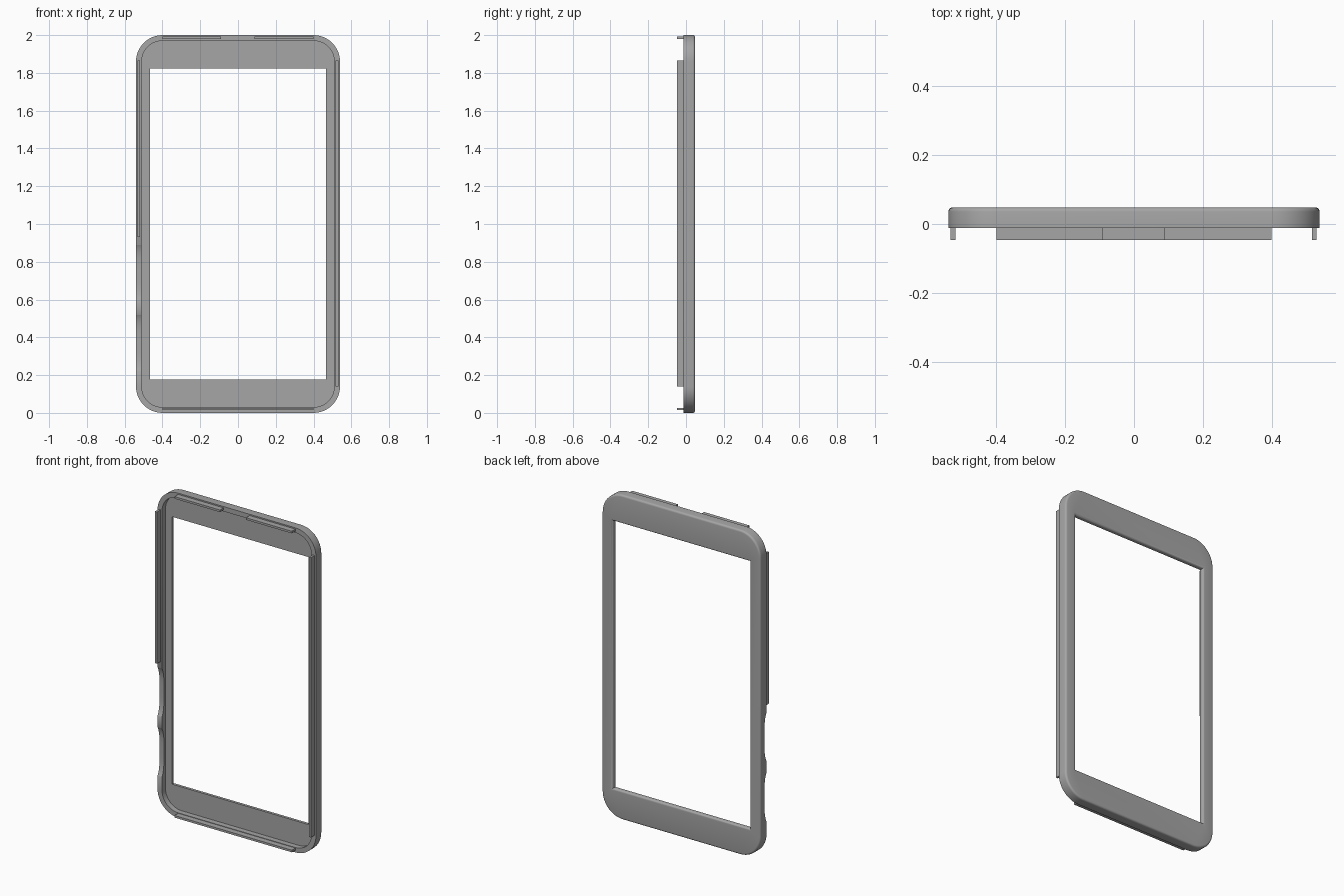
import bpy, bmesh, math

cube = bpy.data.objects.get("Cube")
if cube:
    bpy.data.objects.remove(cube, do_unlink=True)

GREY = (0.38, 0.38, 0.38, 1)
mat = bpy.data.materials.new("plain grey")
mat.use_nodes = True
mat.diffuse_color = GREY
mat.node_tree.nodes["Principled BSDF"].inputs["Base Color"].default_value = GREY

FRONT, FLOOR, BACK = -0.012, 0.022, 0.048   # depths of rim, recess floor and back
HALF_W, HALF_H = 0.54, 1.0
STEPS = 12


def make_object(name, bm):
    bmesh.ops.recalc_face_normals(bm, faces=bm.faces)
    mesh = bpy.data.meshes.new(name)
    bm.to_mesh(mesh)
    bm.free()
    mesh.materials.append(mat)
    obj = bpy.data.objects.new(name, mesh)
    bpy.context.collection.objects.link(obj)
    return obj


def rounded_loop(bm, half_w, half_h, radius, y):
    """Ring of vertices around a rounded rectangle at depth y."""
    ring = []
    for corner, (sx, sz) in enumerate([(1, 1), (-1, 1), (-1, -1), (1, -1)]):
        for i in range(STEPS + 1):
            a = math.pi / 2 * (corner + i / STEPS)
            x = sx * (half_w - radius) + radius * math.cos(a)
            z = sz * (half_h - radius) + radius * math.sin(a)
            ring.append(bm.verts.new((x, y, 1 + z)))
    return ring


def outer(inset, y):
    return HALF_W - inset, HALF_H - inset, 0.14 - inset, y


def window(grow, y):
    return 0.466 + grow, 0.824 + grow, 0, y


# Bezel: the cross-section swept round the frame, with rounded back edges
R = 0.012
arc = [math.pi / 2 * i / 4 for i in range(5)]
section = [window(0, FLOOR), outer(0.03, FLOOR), outer(0.03, FRONT), outer(0, FRONT)]
section += [outer(R * (1 - math.cos(a)), BACK - R * (1 - math.sin(a))) for a in arc]
section += [window(R * (1 - math.sin(a)), BACK - R * (1 - math.cos(a))) for a in arc]

bm = bmesh.new()
rings = [rounded_loop(bm, *s) for s in section]
for k, ring in enumerate(rings):
    other = rings[(k + 1) % len(rings)]
    for i in range(len(ring)):
        j = (i + 1) % len(ring)
        bm.faces.new((ring[i], ring[j], other[j], other[i]))
bmesh.ops.remove_doubles(bm, verts=bm.verts, dist=1e-5)
bezel = make_object("bezel", bm)


# Shallow curved button notches in the rim
def cut_notch(z_mid, half_len, depth):
    bm = bmesh.new()
    profile = [(FRONT - 0.02, z_mid - half_len)]
    for i in range(17):
        t = -math.cos(math.pi * i / 16)
        profile.append((FRONT + depth * (1 - t ** 4), z_mid + half_len * t))
    profile.append((FRONT - 0.02, z_mid + half_len))
    face = bm.faces.new([bm.verts.new((-0.56, y, z)) for y, z in profile])
    new = bmesh.ops.extrude_face_region(bm, geom=[face])["geom"]
    bmesh.ops.translate(bm, vec=(0.06, 0, 0),
                        verts=[v for v in new if isinstance(v, bmesh.types.BMVert)])
    cutter = make_object("notch_cutter", bm)
    cutter.hide_render = True
    mod = bezel.modifiers.new("notch", "BOOLEAN")
    mod.operation, mod.solver, mod.object = "DIFFERENCE", "EXACT", cutter
    bpy.ops.object.modifier_apply(modifier=mod.name)
    bpy.data.objects.remove(cutter, do_unlink=True)


bpy.ops.object.select_all(action="DESELECT")
bezel.select_set(True)
bpy.context.view_layer.objects.active = bezel
for z_mid in (0.37, 0.74):
    cut_notch(z_mid, 0.15, 0.02)
bpy.ops.object.shade_smooth_by_angle(angle=math.radians(35))


# Thin clip strips standing forward from the rim
def clip(name, x0, x1, z0, z1):
    bm = bmesh.new()
    bmesh.ops.create_cube(bm, size=1)
    y0, y1 = -0.047, FRONT + 0.002
    bmesh.ops.scale(bm, vec=(x1 - x0, y1 - y0, z1 - z0), verts=bm.verts)
    bmesh.ops.translate(bm, vec=((x0 + x1) / 2, (y0 + y1) / 2, (z0 + z1) / 2), verts=bm.verts)
    make_object(name, bm)


clip("left_clip", 0.517, 0.531, 0.14, 1.865)
clip("right_clip", -0.533, -0.519, 0.93, 1.865)
clip("top_left_clip", 0.087, 0.4, 1.979, 1.992)
clip("top_right_clip", -0.4, -0.09, 1.979, 1.992)
clip("bottom_clip", -0.4, 0.4, 0.014, 0.027)
